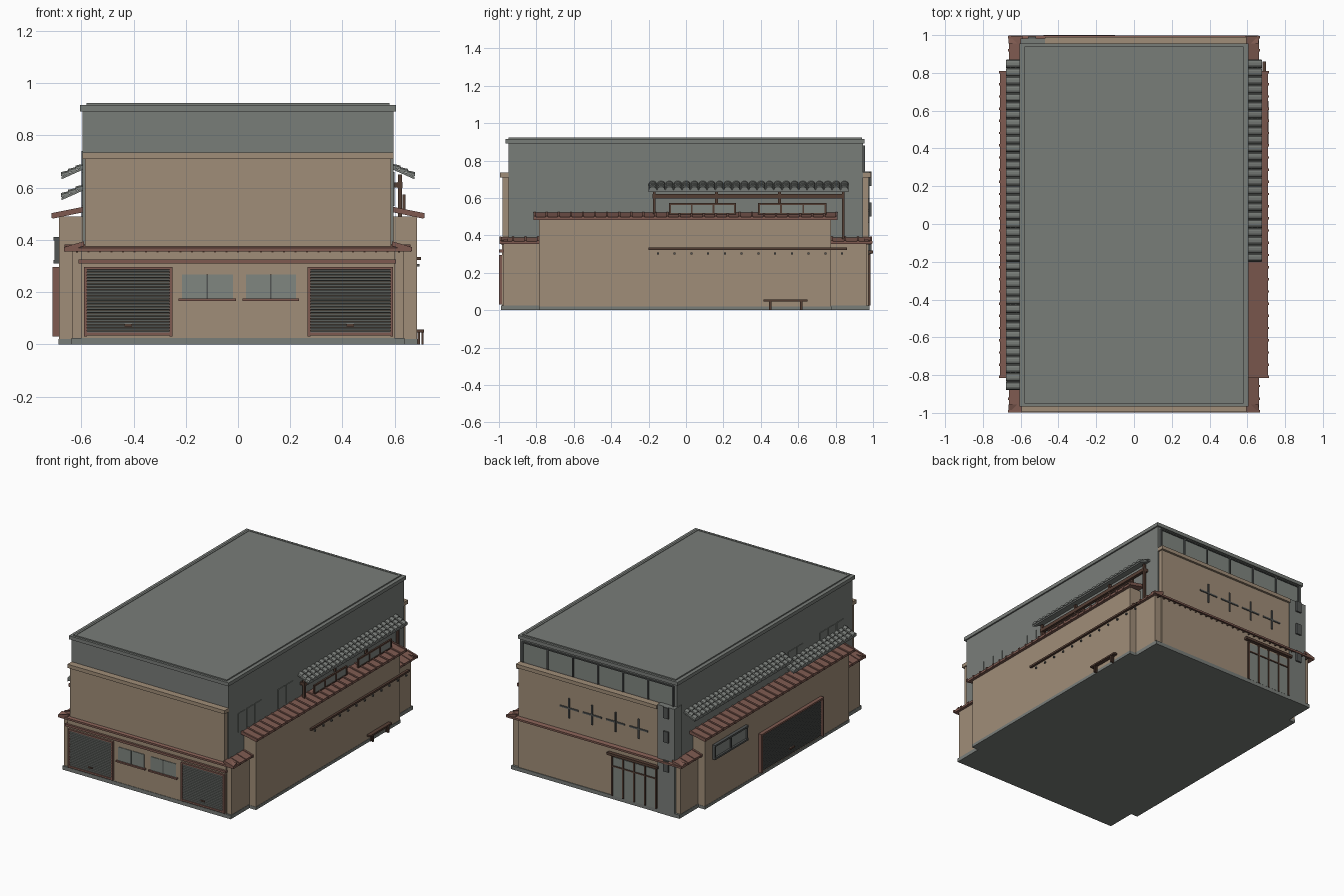
import bpy, bmesh, math

def mat(name, r, g, b):
    m = bpy.data.materials.new(name)
    lin = [((c / 255 + 0.055) / 1.055) ** 2.4 for c in (r, g, b)]
    m.diffuse_color = (*lin, 1)
    return m

BEIGE = mat("beige plaster", 160, 141, 120)
GREY = mat("grey concrete", 121, 125, 121)
RED = mat("red brown tile", 126, 90, 80)
WOOD = mat("dark wood", 84, 62, 52)
TILE = mat("grey tile", 118, 122, 118)
GLASS = mat("pale glass", 128, 134, 128)
DARK = mat("dark metal", 82, 85, 84)

def finish(name, bm, material):
    bmesh.ops.recalc_face_normals(bm, faces=bm.faces)
    me = bpy.data.meshes.new(name)
    bm.to_mesh(me)
    bm.free()
    me.materials.append(material)
    ob = bpy.data.objects.new(name, me)
    bpy.context.collection.objects.link(ob)
    return ob

def add_prism(bm, pts, axis, a0, a1):
    """Extrude a closed 2D outline along x or y (the outline is y,z or x,z)."""
    place = (lambda p, a: (a, p[0], p[1])) if axis == 'x' else (lambda p, a: (p[0], a, p[1]))
    lo = [bm.verts.new(place(p, a0)) for p in pts]
    hi = [bm.verts.new(place(p, a1)) for p in pts]
    bm.faces.new(lo)
    bm.faces.new(hi[::-1])
    n = len(pts)
    for i in range(n):
        j = (i + 1) % n
        bm.faces.new((lo[i], hi[i], hi[j], lo[j]))

def boxes(name, material, *items):
    """Each item is x0, x1, y0, y1, z0, z1."""
    bm = bmesh.new()
    for x0, x1, y0, y1, z0, z1 in items:
        add_prism(bm, [(x0, z0), (x1, z0), (x1, z1), (x0, z1)], 'y', y0, y1)
    return finish(name, bm, material)

def pitch(name, material, axis, s, inner, outer, thick, a0, a1, seams=0, rise=0.008, width=0.012):
    """Sloping roof strip with optional raised seams; s mirrors it."""
    bm = bmesh.new()
    (i, zi), (o, zo) = inner, outer
    add_prism(bm, [(s*i, zi), (s*o, zo), (s*o, zo - thick), (s*i, zi - thick)], axis, a0, a1)
    for k in range(seams):
        c = a0 + width/2 + (a1 - a0 - width) * k / (seams - 1)
        add_prism(bm, [(s*i, zi + rise), (s*(o + 0.004), zo + rise), (s*(o + 0.004), zo - thick*0.9),
                       (s*i, zi - thick*0.9)], axis, c - width/2, c + width/2)
    return finish(name, bm, material)

def tile_awning(name, s, ztop, y0, y1):
    """Sloping tiled awning: slab plus stepped half round tile rows."""
    pitch(name + "_slab", TILE, 'y', s, (0.59, ztop - 0.012), (0.675, ztop - 0.05), 0.01, y0, y1)
    n = round((y1 - y0) / 0.044)
    step, bm = (y1 - y0) / n, bmesh.new()
    for k in range(n):
        yc = y0 + step * (k + 0.5)
        for r in range(3):
            xa, xb = 0.592 + 0.028 * r, 0.622 + 0.028 * r
            za, zb = ztop - 0.014 - 0.0125 * r, ztop - 0.024 - 0.0125 * r
            ring = [(step * 0.46 * math.cos(t * math.pi / 5), 0.017 * math.sin(t * math.pi / 5)) for t in range(6)]
            A = [bm.verts.new((s * xa, yc + dy, za + dz * 0.8)) for dy, dz in ring]
            B = [bm.verts.new((s * xb, yc + dy, zb + dz)) for dy, dz in ring]
            bm.faces.new(A)
            bm.faces.new(B[::-1])
            for j in range(6):
                m = (j + 1) % 6
                bm.faces.new((A[j], B[j], B[m], A[m]))
    finish(name + "_tiles", bm, TILE)

# Main volumes
boxes("main_block", GREY, (-0.595, 0.595, -0.95, 0.945, 0.02, 0.90))
boxes("roof_slab", GREY, (-0.605, 0.605, -0.965, 0.955, 0.892, 0.916))
rim = [(-0.58, 0.58, -0.95, -0.935, 0.91, 0.924), (-0.58, 0.58, 0.925, 0.94, 0.91, 0.924),
       (-0.58, -0.565, -0.95, 0.94, 0.91, 0.924), (0.565, 0.58, -0.95, 0.94, 0.91, 0.924)]
boxes("roof_top", GREY, (-0.57, 0.57, -0.94, 0.93, 0.91, 0.921), *rim)
boxes("front_upper_wall", BEIGE, (-0.585, 0.585, -0.98, -0.94, 0.3, 0.715))
boxes("front_parapet_cap", BEIGE, (-0.595, 0.595, -0.995, -0.94, 0.71, 0.735))
boxes("back_upper_wall", BEIGE, (-0.47, 0.585, 0.94, 0.975, 0.02, 0.715))
boxes("back_parapet_cap", BEIGE, (-0.47, 0.595, 0.94, 0.99, 0.71, 0.735))
boxes("lower_block", BEIGE, (-0.635, 0.635, -0.975, 0.965, 0.02, 0.365))
boxes("front_lower_wall", BEIGE, (-0.6, 0.6, -0.985, -0.9, 0.02, 0.365))
boxes("plinth", GREY, (-0.637, 0.637, -0.988, 0.98, 0, 0.025), (-0.687, 0.687, -0.787, 0.777, 0, 0.02))
boxes("back_corner_column", GREY, (-0.6, -0.47, 0.9, 0.982, 0, 0.74))

# Lower canopy on front and back, returning round the corners
for s, nm in ((-1, "front"), (1, "back")):
    pitch(nm + "_canopy", RED, 'x', s, (0.955, 0.382), (0.998, 0.368), 0.013, -0.665, 0.66)
    boxes(nm + "_canopy_brackets", WOOD, *[(x * 0.044 - 0.004, x * 0.044 + 0.004, min(s*0.96, s*0.99),
          max(s*0.96, s*0.99), 0.352, 0.362) for x in range(-14, 15)])

for s, nm in ((-1, "left"), (1, "right")):
    # Side wing with its sloping red roof
    boxes(nm + "_wing", BEIGE, (min(s*0.55, s*0.685), max(s*0.55, s*0.685), -0.785, 0.775, 0.015, 0.49))
    pitch(nm + "_wing_roof", RED, 'y', s, (0.59, 0.522), (0.71, 0.497), 0.016, -0.815, 0.81, 26, 0.005)
    for y0, y1, c in ((-0.998, -0.785, "front"), (0.775, 0.995, "back")):
        pitch(f"{nm}_{c}_corner_roof", RED, 'y', s, (0.59, 0.39), (0.662, 0.368), 0.014, y0, y1, 4, 0.004)
    # Flat upper side windows near the front
    x0, x1 = sorted((s * 0.594, s * 0.599))
    boxes(nm + "_upper_windows", GREY, *[(x0, x1, y, y + 0.075, 0.53, 0.66)
          for y in (-0.85, -0.76, -0.67, -0.42, -0.33)])

# Front roller shutters
for x0, x1, nm in ((-0.585, -0.255, "left"), (0.27, 0.59, "right")):
    n = 22
    h = 0.245 / n
    bm = bmesh.new()
    for k in range(n):
        z = 0.042 + k * h
        add_prism(bm, [(-0.98, z), (-0.994, z + h*0.2), (-0.994, z + h*0.7), (-0.98, z + h)], 'x', x0, x1)
    finish(nm + "_front_shutter", bm, TILE)
    boxes(nm + "_shutter_frame", RED, (x0 - 0.004, x0 + 0.007, -0.999, -0.98, 0.03, 0.295),
          (x1 - 0.007, x1 + 0.004, -0.999, -0.98, 0.03, 0.295),
          (x0, x1, -0.999, -0.98, 0.033, 0.045), (x0, x1, -0.999, -0.98, 0.286, 0.295))
    c = (x0 + x1) / 2
    boxes(nm + "_shutter_handle", WOOD, (c - 0.015, c + 0.015, -0.999, -0.985, 0.068, 0.078))

# Front windows and band
for x0, x1, nm in ((-0.215, -0.02, "left"), (0.03, 0.222, "right")):
    c = (x0 + x1) / 2
    boxes(nm + "_front_window", GLASS, (x0, x1, -0.989, -0.98, 0.175, 0.268))
    boxes(nm + "_window_mullion", DARK, (c - 0.003, c + 0.003, -0.992, -0.98, 0.175, 0.268))
    boxes(nm + "_window_sill", RED, (x0 - 0.012, x1 + 0.012, -0.999, -0.98, 0.166, 0.176))
boxes("front_band", RED, (-0.61, 0.605, -0.999, -0.97, 0.309, 0.324))

# Tiled awnings
tile_awning("right_awning", 1, 0.692, -0.2, 0.87)
tile_awning("left_upper_awning", -1, 0.692, -0.2, 0.87)
tile_awning("left_lower_awning", -1, 0.612, -0.88, -0.2)

# Right balcony under the awning
posts = [(0.612, 0.628, y - 0.007, y + 0.007, z, 0.65) for y, z in
         ((-0.17, 0.5), (0.163, 0.57), (0.50, 0.5), (0.84, 0.38))]
boxes("balcony_posts", WOOD, *posts, (0.61, 0.63, -0.18, 0.845, 0.598, 0.622))
boxes("balcony_joists", WOOD, *[(0.59, 0.63, y - 0.007, y + 0.007, 0.6, 0.62) for y in (-0.17, 0.163, 0.5, 0.84)])
for y0, y1, nm in ((-0.085, 0.262, "front"), (0.39, 0.745, "rear")):
    w = (y1 - y0) / 3
    boxes(nm + "_balcony_rail", WOOD, (0.63, 0.642, y0, y1, 0.563, 0.573), (0.63, 0.642, y0, y1, 0.508, 0.518),
          *[(0.63, 0.642, y0 + w*k - 0.005, y0 + w*k + 0.005, 0.508, 0.573) for k in range(4)])
    boxes(nm + "_balcony_glass", GLASS, (0.633, 0.638, y0, y1, 0.51, 0.57))

# Right wall rack and bench
boxes("wall_rack", WOOD, (0.68, 0.70, -0.2, 0.86, 0.322, 0.335))
boxes("wall_rack_pegs", DARK, *[(0.684, 0.694, -0.15 + k*0.0895 - 0.005, -0.15 + k*0.0895 + 0.005, 0.297, 0.307)
                              for k in range(12)])
boxes("bench", WOOD, (0.685, 0.712, 0.415, 0.65, 0.045, 0.056),
      *[(x, x + 0.008, y, y + 0.012, 0, 0.047) for x in (0.688, 0.702) for y in (0.445, 0.61)])

# Left wall shutter and window
boxes("left_wall_shutter", DARK, *[(-0.697, -0.68, -0.47, 0.185, 0.035 + k*0.0125, 0.044 + k*0.0125)
                                  for k in range(20)], (-0.691, -0.68, -0.47, 0.185, 0.035, 0.285))
boxes("left_shutter_frame", RED, (-0.71, -0.68, -0.48, -0.467, 0.03, 0.295), (-0.71, -0.68, 0.182, 0.195, 0.03, 0.295),
      (-0.71, -0.68, -0.48, 0.195, 0.284, 0.296))
boxes("left_shutter_handle", WOOD, (-0.708, -0.69, -0.17, -0.12, 0.07, 0.08))
boxes("left_wall_window", GLASS, (-0.692, -0.683, 0.34, 0.68, 0.32, 0.40))
boxes("left_window_frame", DARK, (-0.706, -0.683, 0.33, 0.69, 0.31, 0.322), (-0.706, -0.683, 0.33, 0.69, 0.398, 0.41),
      *[(-0.702, -0.683, y - 0.005, y + 0.005, 0.31, 0.41) for y in (0.335, 0.51, 0.685)])

# Back: window strip, cross ornaments, glazed door, column plates
boxes("back_strip_glass", GLASS, (-0.57, 0.57, 0.94, 0.949, 0.745, 0.875))
boxes("back_strip_mullions", DARK, *[(-0.57 + k*0.19 - 0.005, -0.57 + k*0.19 + 0.005, 0.94, 0.956, 0.74, 0.88)
      for k in range(7)], (-0.575, 0.575, 0.94, 0.956, 0.872, 0.88))
crosses = []
for x in (0.2, 0.025, -0.15, -0.325):
    crosses += [(x - 0.07, x + 0.07, 0.97, 0.981, 0.527, 0.537), (x - 0.005, x + 0.005, 0.97, 0.982, 0.465, 0.6)]
boxes("back_crosses", DARK, *crosses)
boxes("back_door_glass", GLASS, (-0.46, -0.13, 0.96, 0.981, 0.025, 0.29))
boxes("back_door_frame", WOOD, *[(-0.465 + k*0.0825, -0.455 + k*0.0825, 0.96, 0.987, 0.025, 0.3) for k in range(5)],
      (-0.46, -0.13, 0.96, 0.987, 0.225, 0.233))
boxes("back_door_header", WOOD, (-0.48, -0.1, 0.96, 1.0, 0.303, 0.32))
boxes("column_plates", DARK, *[(-0.56, -0.52, 0.975, 0.993, z, z + 0.075) for z in (0.3, 0.5, 0.665)])
